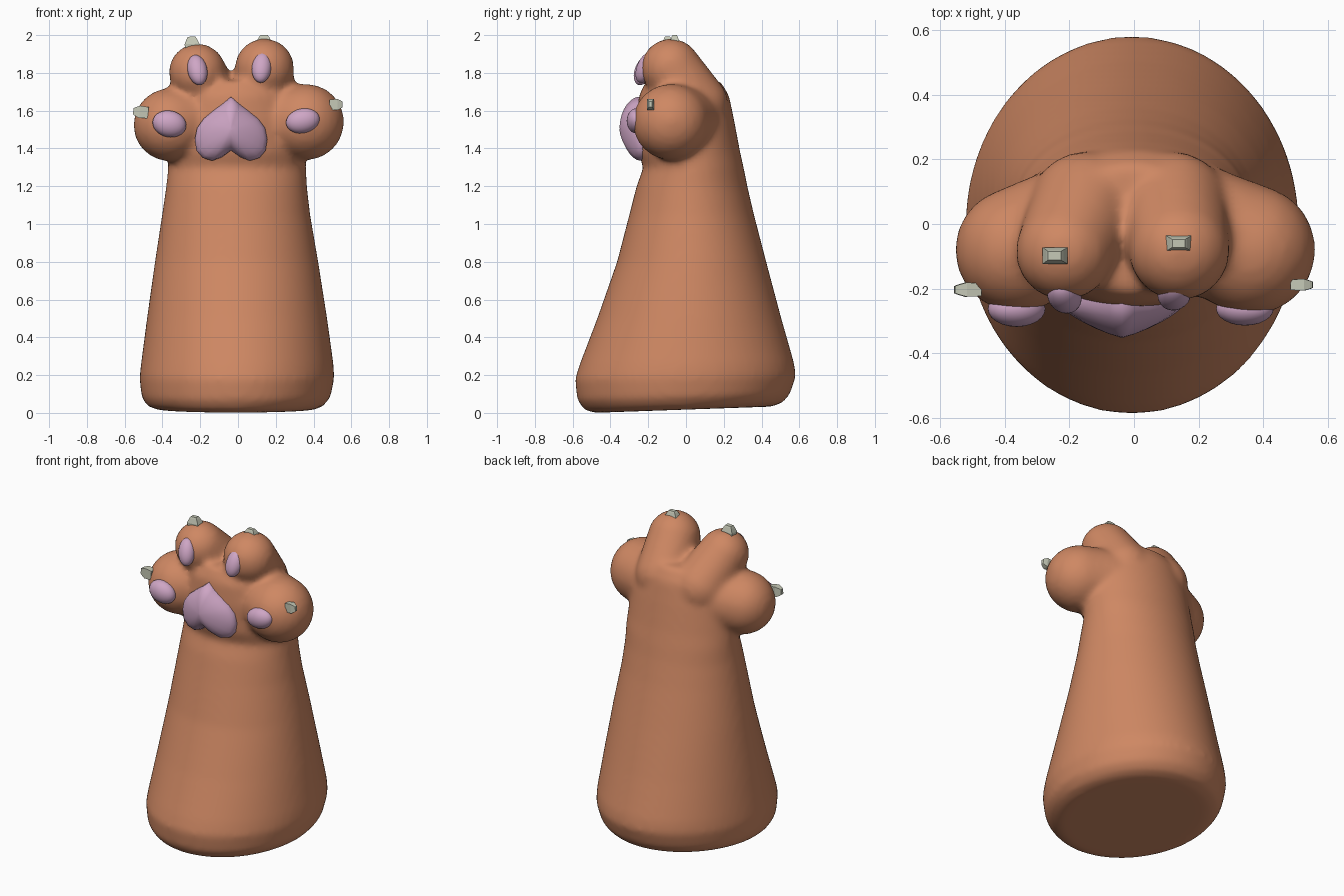
import bpy, bmesh, math
from mathutils import Vector, Matrix

if "Cube" in bpy.data.objects:
    bpy.data.objects.remove(bpy.data.objects["Cube"])


def material(name, rgb):
    m = bpy.data.materials.new(name)
    m.diffuse_color = (*rgb, 1)
    m.use_nodes = True
    m.node_tree.nodes["Principled BSDF"].inputs["Base Color"].default_value = m.diffuse_color
    return m


FUR = material("brown fur", (0.62, 0.245, 0.125))
PAD = material("pink pad", (0.62, 0.38, 0.56))
CLAW = material("pale claw", (0.56, 0.58, 0.47))


def finish(bm, name, mat, smooth=True):
    bmesh.ops.recalc_face_normals(bm, faces=bm.faces)
    me = bpy.data.meshes.new(name)
    for f in bm.faces:
        f.smooth = smooth
    bm.to_mesh(me)
    bm.free()
    me.materials.append(mat)
    ob = bpy.data.objects.new(name, me)
    bpy.context.collection.objects.link(ob)
    return ob


def loft(bm, rings):
    """Skin a list of closed point rings and cap both ends."""
    vs = [[bm.verts.new(p) for p in r] for r in rings]
    n = len(vs[0])
    for a, b in zip(vs, vs[1:]):
        for i in range(n):
            bm.faces.new((a[i], a[(i + 1) % n], b[(i + 1) % n], b[i]))
    bm.faces.new(vs[0])
    bm.faces.new(vs[-1])


def toe(bm, a, ra, b, rb):
    """Tapered capsule as a run of overlapping balls."""
    a, b = Vector(a), Vector(b)
    for i in range(9):
        t = i / 8
        bmesh.ops.create_icosphere(bm, subdivisions=3, radius=ra + (rb - ra) * t,
                                   matrix=Matrix.Translation(a.lerp(b, t)))


# Forearm and palm: z, left x, right x, front y, back y
PROFILE = [
    (0.00, -0.42, 0.40, -0.49, 0.45), (0.02, -0.48, 0.45, -0.54, 0.51),
    (0.07, -0.51, 0.49, -0.575, 0.55), (0.18, -0.522, 0.51, -0.588, 0.582),
    (0.26, -0.513, 0.505, -0.562, 0.572), (0.50, -0.482, 0.472, -0.47, 0.505),
    (0.80, -0.44, 0.425, -0.365, 0.425), (1.05, -0.402, 0.382, -0.30, 0.36),
    (1.20, -0.38, 0.365, -0.262, 0.325), (1.30, -0.37, 0.36, -0.225, 0.305),
    (1.38, -0.37, 0.36, -0.255, 0.287), (1.55, -0.36, 0.35, -0.26, 0.255),
    (1.68, -0.32, 0.31, -0.25, 0.228), (1.76, -0.24, 0.24, -0.21, 0.18),
]
bm = bmesh.new()
rings = []
for z, x0, x1, y0, y1 in PROFILE:
    ring = []
    for i in range(64):
        a = math.tau * i / 64
        y = (y0 + y1) / 2 + (y1 - y0) / 2 * math.sin(a)
        lift = 0.035 * (y + 0.5) * max(0, 1 - z / 0.3)
        ring.append(((x0 + x1) / 2 + (x1 - x0) / 2 * math.cos(a), y, z + lift))
    rings.append(ring)
loft(bm, rings)

# Four toes, fused into the palm
toe(bm, (-0.15, 0.05, 1.63), 0.175, (-0.215, -0.085, 1.805), 0.152)
toe(bm, (0.12, 0.05, 1.63), 0.175, (0.14, -0.08, 1.825), 0.158)
toe(bm, (-0.18, 0.0, 1.55), 0.19, (-0.36, -0.08, 1.525), 0.195)
toe(bm, (0.18, 0.0, 1.55), 0.19, (0.36, -0.08, 1.54), 0.203)
paw = finish(bm, "arm_and_paw", FUR)
rm = paw.modifiers.new("fuse", 'REMESH')
rm.mode = 'VOXEL'
rm.voxel_size = 0.018
rm.use_smooth_shade = True
sm = paw.modifiers.new("soften", 'SMOOTH')
sm.factor = 0.5
sm.iterations = 10


# Toe pads: centre, radii, roll in the front plane, backward lean
def toe_pad(name, c, r, roll, lean):
    bm = bmesh.new()
    m = (Matrix.Translation(c) @ Matrix.Rotation(math.radians(roll), 4, 'Y')
         @ Matrix.Rotation(math.radians(lean), 4, 'X') @ Matrix.Diagonal((*r, 1)))
    bmesh.ops.create_uvsphere(bm, u_segments=24, v_segments=16, radius=1, matrix=m)
    finish(bm, name, PAD)


toe_pad("upper_left_pad", (-0.215, -0.222, 1.815), (0.052, 0.048, 0.085), -12, -22)
toe_pad("upper_right_pad", (0.125, -0.215, 1.828), (0.052, 0.045, 0.085), 6, -22)
toe_pad("outer_left_pad", (-0.363, -0.262, 1.53), (0.09, 0.056, 0.07), 12, 0)
toe_pad("outer_right_pad", (0.343, -0.262, 1.546), (0.09, 0.052, 0.065), -12, 0)

# Heart-shaped main pad: right half outline (x, z) about its middle, mirrored
HALF = [(0, 0.172), (0.04, 0.138), (0.09, 0.1), (0.145, 0.055), (0.18, 0.005),
        (0.192, -0.055), (0.183, -0.115), (0.15, -0.153), (0.10, -0.168),
        (0.05, -0.15), (0, -0.115)]
outline = HALF + [(-x, z) for x, z in HALF[-2:0:-1]]
bm = bmesh.new()
rings = []
for r, back in [(0.95, 0.09), (1, 0), (0.97, 0), (0.9, 0), (0.78, 0), (0.62, 0),
                (0.42, 0), (0.22, 0), (0.04, 0)]:
    ring = []
    for x, z in outline:
        bulge = 0.112 * math.sqrt(1 - r * r) * (1 - 0.42 * abs(x * r) / 0.19)
        ring.append((-0.037 + x * r, -0.24 + back - (0 if back else bulge), 1.503 + z * r))
    rings.append(ring)
loft(bm, rings)
finish(bm, "main_pad", PAD)


# Claws: short tapered blocks pointing along a direction
def claw(name, base, direction, w, d, h):
    bm = bmesh.new()
    rot = Vector((0, 0, 1)).rotation_difference(Vector(direction)).to_matrix().to_4x4()
    rings = [[(sx * w * s, sy * d * s, z) for sx, sy in ((-1, -1), (1, -1), (1, 1), (-1, 1))]
             for z, s in ((-0.03, 0.9), (0.3 * h, 1), (0.8 * h, 0.68), (h, 0.5))]
    loft(bm, rings)
    bm.transform(Matrix.Translation(base) @ rot)
    finish(bm, name, CLAW, False)


claw("upper_left_claw", (-0.243, -0.098, 1.937), (-0.05, 0, 1), 0.039, 0.026, 0.055)
claw("upper_right_claw", (0.138, -0.06, 1.955), (0, 0, 1), 0.039, 0.024, 0.045)
claw("outer_left_claw", (-0.505, -0.203, 1.592), (-1, 0, 0.1), 0.033, 0.022, 0.05)
claw("outer_right_claw", (0.515, -0.188, 1.632), (1, 0, 0.05), 0.03, 0.018, 0.038)
